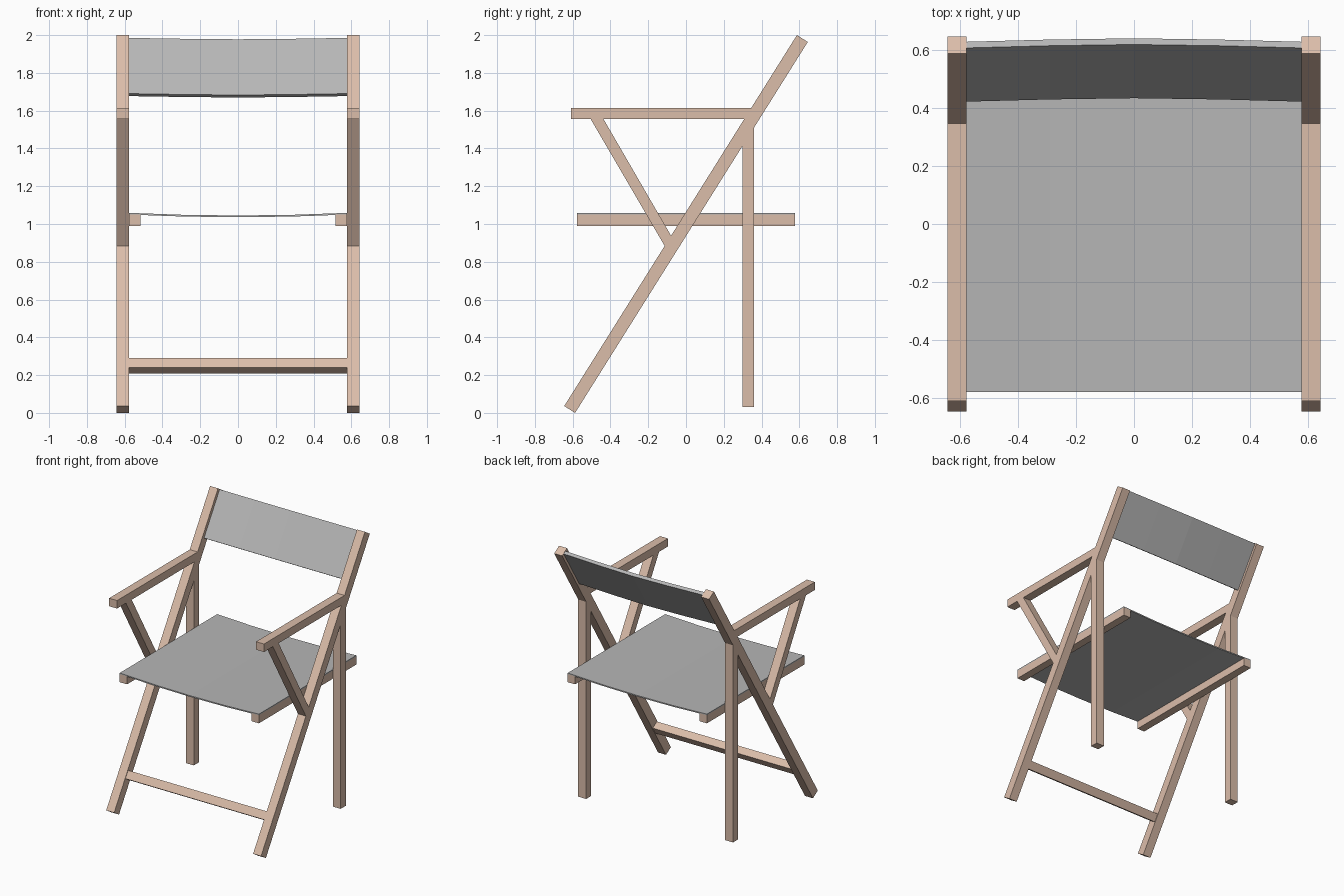
import bpy, bmesh
from mathutils import Vector

if "Cube" in bpy.data.objects:
    bpy.data.objects.remove(bpy.data.objects["Cube"])


def material(name, rgb):
    m = bpy.data.materials.new(name)
    m.diffuse_color = (*rgb, 1)
    m.use_nodes = True
    m.node_tree.nodes["Principled BSDF"].inputs["Base Color"].default_value = m.diffuse_color
    return m


WOOD = material("light wood", (0.71, 0.51, 0.40))
CLOTH = material("grey fabric", (0.47, 0.47, 0.47))


def prism(name, outline, sweep, mat):
    """Extrude a flat 3D outline along a sweep vector."""
    bm = bmesh.new()
    face = bm.faces.new([bm.verts.new(p) for p in outline])
    res = bmesh.ops.extrude_face_region(bm, geom=[face])
    moved = [g for g in res["geom"] if isinstance(g, bmesh.types.BMVert)]
    bmesh.ops.translate(bm, verts=moved, vec=sweep)
    bmesh.ops.recalc_face_normals(bm, faces=bm.faces)
    me = bpy.data.meshes.new(name)
    bm.to_mesh(me)
    bm.free()
    me.materials.append(mat)
    ob = bpy.data.objects.new(name, me)
    bpy.context.collection.objects.link(ob)


def side_part(name, yz, x0=0.577, x1=0.643):
    """Side profile in y/z, built on the right and mirrored to the left."""
    for tag, s in (("right", 1), ("left", -1)):
        prism(f"{name}_{tag}", [(s * x0, y, z) for y, z in yz],
              Vector((s * (x1 - x0), 0, 0)), WOOD)


# Axis of the slanted legs, and the direction square to it (forward and up)
FOOT, TOP = Vector((0, -0.616, 0.018)), Vector((0, 0.616, 1.982))
ALONG = (TOP - FOOT).normalized()
FRONT = Vector((0, -ALONG.z, ALONG.y))


def slanted(a, b, h):
    pts = (a + FRONT * h, b + FRONT * h, b - FRONT * h, a - FRONT * h)
    return [(p.y, p.z) for p in pts]


# Side frames
side_part("slanted_leg", slanted(FOOT, TOP, 0.034))
side_part("back_leg", [(0.30, 0.03), (0.36, 0.03), (0.36, 1.515), (0.30, 1.42)])
side_part("armrest", [(-0.61, 1.555), (0.31, 1.555), (0.348, 1.615), (-0.61, 1.615)])
side_part("arm_strut", [(-0.505, 1.556), (-0.437, 1.556), (-0.079, 0.938), (-0.113, 0.884)])
side_part("seat_rail", [(-0.578, 0.99), (0.578, 0.99), (0.578, 1.05), (-0.578, 1.05)],
          0.517, 0.578)

# Front stretcher between the slanted legs
mid = FOOT + ALONG * 0.274
prism("front_stretcher",
      [(-0.577, y, z) for y, z in slanted(mid - ALONG * 0.03, mid + ALONG * 0.03, 0.029)],
      Vector((1.154, 0, 0)), WOOD)

# Sagging fabric seat
xs = [-0.578, -0.289, 0, 0.289, 0.578]
sag = [1.059 - 0.014 * (1 - (x / 0.578) ** 2) for x in xs]
upper = [(x, -0.578, z) for x, z in zip(xs, sag)]
lower = [(x, y, z - 0.009) for x, y, z in reversed(upper)]
prism("seat", upper + lower, Vector((0, 1.156, 0)), CLOTH)

# Fabric backrest, bowed backwards in the middle
base = FOOT + ALONG * 1.968
xs = [-0.577, -0.289, 0, 0.289, 0.577]
bow = [0.010 - 0.014 * (1 - (abs(x) / 0.577) ** 1.5) for x in xs]
fore = [base + FRONT * b + Vector((x, 0, 0)) for x, b in zip(xs, bow)]
aft = [p - FRONT * 0.025 for p in reversed(fore)]
prism("backrest", fore + aft, ALONG * 0.348, CLOTH)
